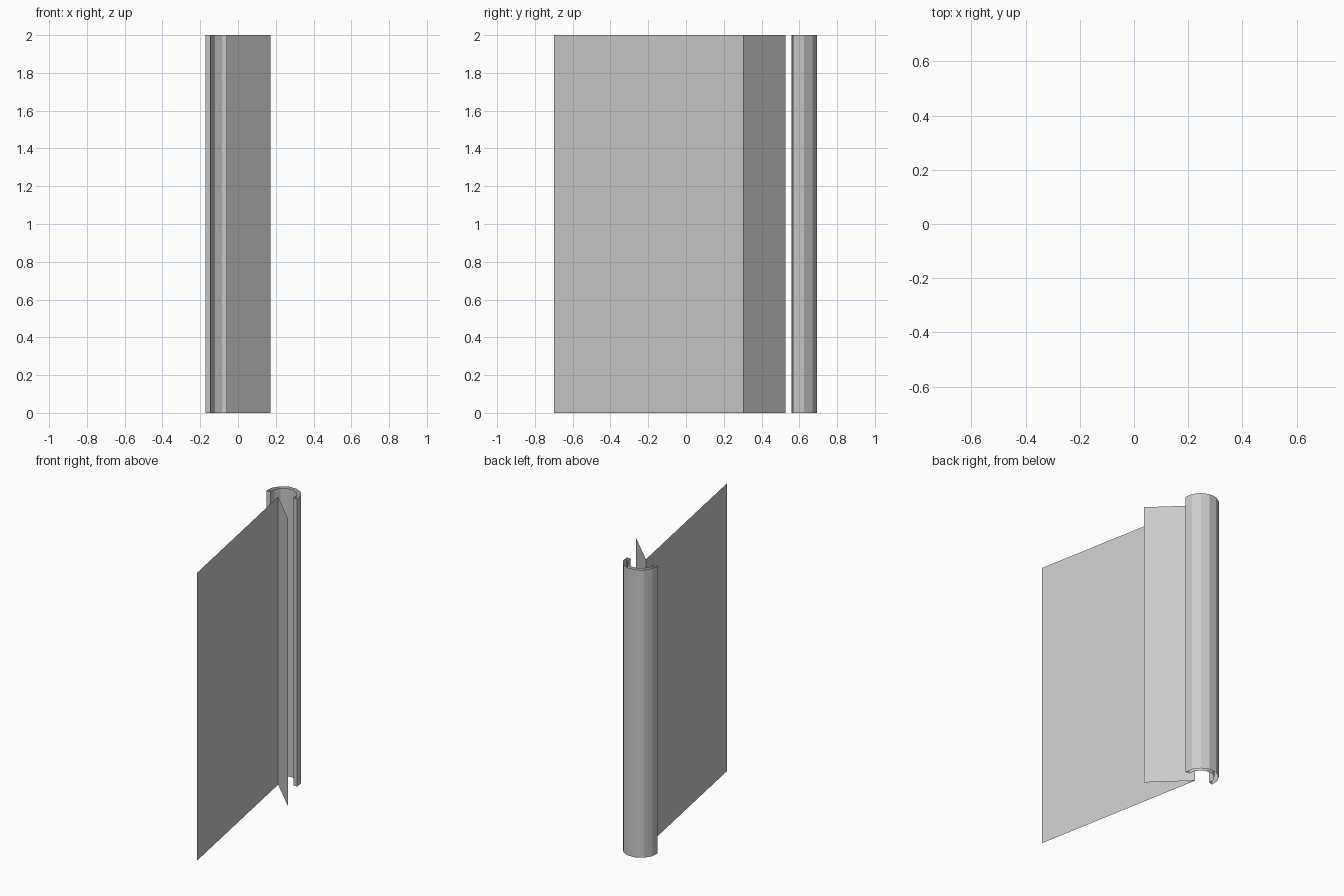
import bpy
from math import cos, sin, radians

if "Cube" in bpy.data.objects:
    bpy.data.objects.remove(bpy.data.objects["Cube"])

HEIGHT = 2.0


def extrude_profile(name, points, closed=False):
    """Upright, uncapped wall following a 2D plan profile."""
    n = len(points)
    verts = [(x, y, z) for z in (0.0, HEIGHT) for x, y in points]
    faces = []
    for i in range(n if closed else n - 1):
        j = (i + 1) % n
        faces.append((i, j, n + j, n + i))
    mesh = bpy.data.meshes.new(name)
    mesh.from_pydata(verts, [], faces)
    mesh.update()
    obj = bpy.data.objects.new(name, mesh)
    bpy.context.collection.objects.link(obj)
    return obj


def arc(cx, cy, radius, start, end, steps):
    angles = [radians(start + (end - start) * i / steps) for i in range(steps + 1)]
    return [(cx + radius * cos(a), cy + radius * sin(a)) for a in angles]


# Large thin panel and the short flap folded back from its rear edge
front_edge, fold, flap_edge = (0.172, -0.698), (-0.06, 0.526), (0.172, 0.302)
extrude_profile("main_panel", [front_edge, fold])
extrude_profile("folded_flap", [fold, flap_edge])

# Hollow half-round channel behind the fold: outer wall, end lips, inner wall
center = (-0.06, 0.58)
outer = arc(*center, 0.1155, -5, 191, 7)
inner = arc(*center, 0.087, -5, 191, 7)
extrude_profile("half_round_channel", outer + inner[::-1], closed=True)
